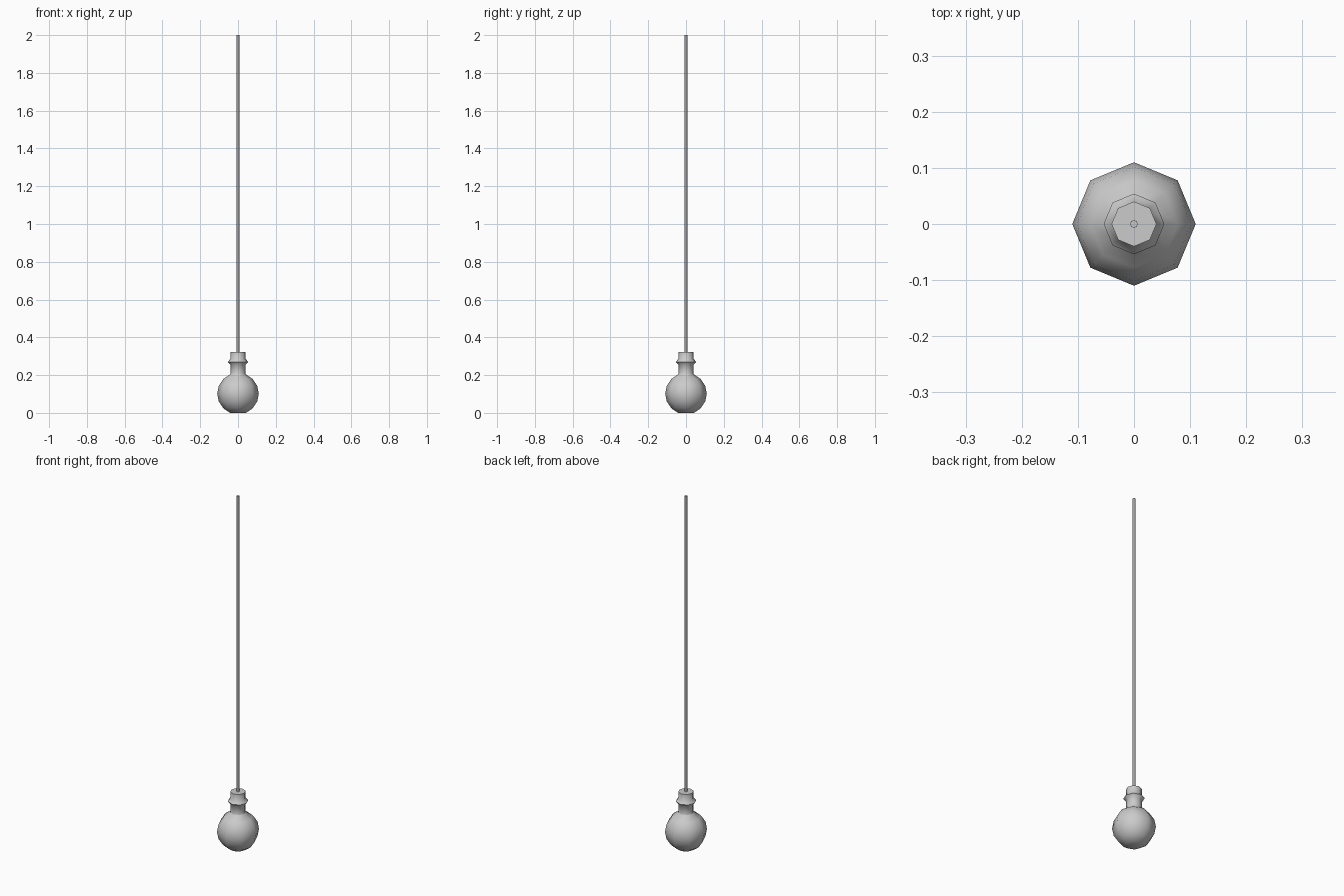
import bpy, bmesh
from math import sin, cos, pi, radians

if "Cube" in bpy.data.objects:
    bpy.data.objects.remove(bpy.data.objects["Cube"])

SIDES = 8


def lathe(name, profile, sides=SIDES, angle=50):
    """Revolve (radius, z) points around z and cap both ends."""
    bm = bmesh.new()
    rings = [[bm.verts.new((r * cos(2 * pi * i / sides), r * sin(2 * pi * i / sides), z))
              for i in range(sides)] for r, z in profile]
    for a, b in zip(rings, rings[1:]):
        for i in range(sides):
            j = (i + 1) % sides
            bm.faces.new((a[i], a[j], b[j], b[i]))
    bm.faces.new(rings[0][::-1])
    bm.faces.new(rings[-1])
    mesh = bpy.data.meshes.new(name)
    bm.to_mesh(mesh)
    bm.free()
    obj = bpy.data.objects.new(name, mesh)
    bpy.context.collection.objects.link(obj)
    bpy.ops.object.select_all(action='DESELECT')
    obj.select_set(True)
    bpy.context.view_layer.objects.active = obj
    bpy.ops.object.shade_smooth_by_angle(angle=radians(angle))
    return obj


# Glass globe flowing into the socket with its collar
R = 0.11
globe = [(R * cos(radians(a)), 0.102 + R * sin(radians(a)))
         for a in (-67.5, -45, -22.5, 0, 22.5, 45, 67.5)]
globe[0] = (globe[0][0], 0.0)
socket = [(0.04, 0.21), (0.04, 0.255), (0.054, 0.27), (0.04, 0.286), (0.04, 0.323)]
lathe("bulb_and_socket", globe + socket)

# Long hanging cord
lathe("cord", [(0.007, 0.32), (0.007, 2.0)])
